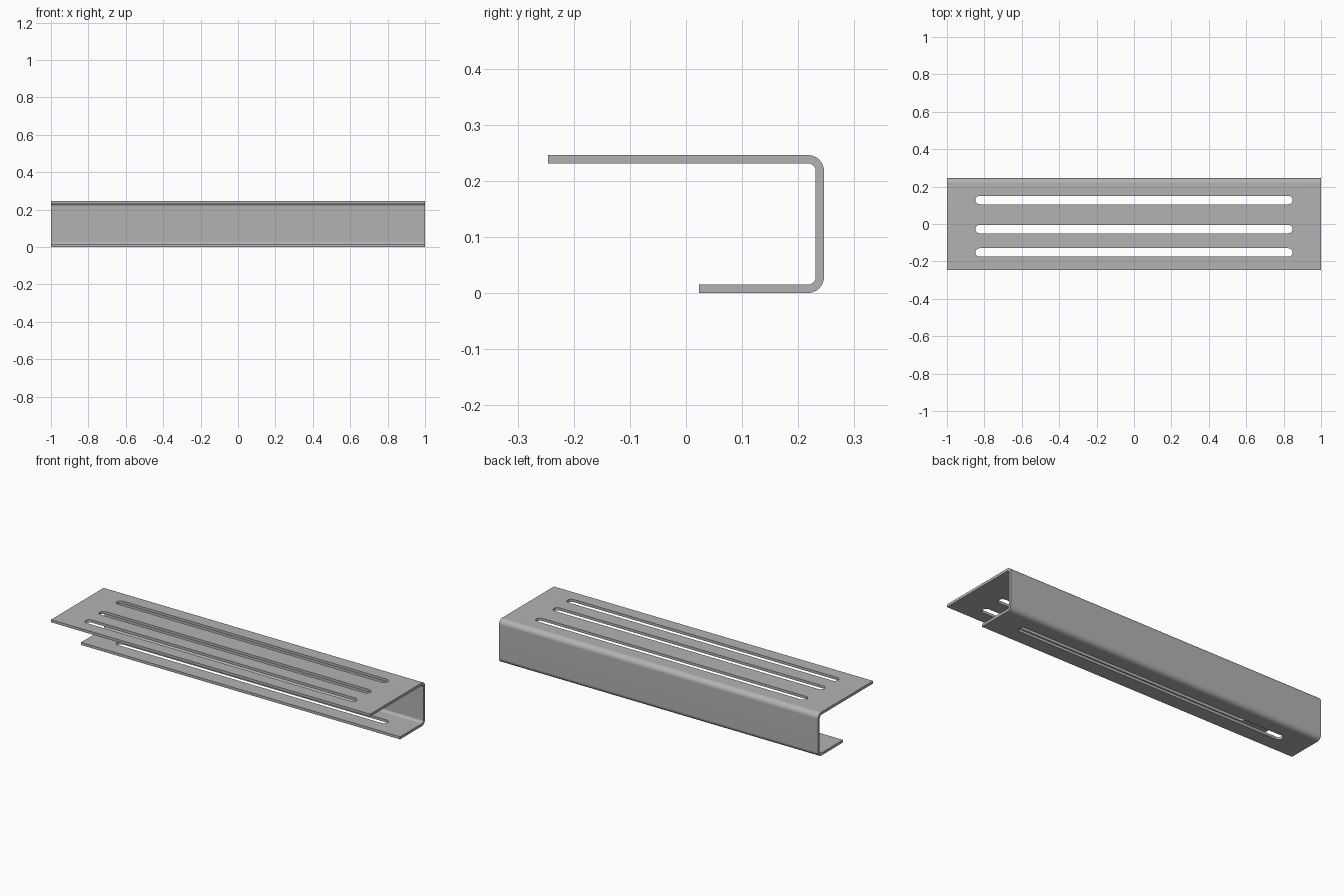
import bpy, bmesh, math

if "Cube" in bpy.data.objects:
    bpy.data.objects.remove(bpy.data.objects["Cube"])

L, HALF_W, H, T, R = 2.0, 0.246, 0.246, 0.0148, 0.029
LIP_Y = 0.023                       # free edge of the short lower flange
SLOT_W, SLOT_HALF = 0.045, 0.848    # slot width and half length

steel = bpy.data.materials.new("grey steel")
steel.diffuse_color = (0.45, 0.45, 0.45, 1)
steel.use_nodes = True
steel.node_tree.nodes["Principled BSDF"].inputs["Base Color"].default_value = steel.diffuse_color


def arc(cy, cz, r, a0, a1, n=10):
    angles = [math.radians(a0 + (a1 - a0) * i / n) for i in range(n + 1)]
    return [(cy + r * math.cos(a), cz + r * math.sin(a)) for a in angles]


def prism(name, points, depth):
    """Extrude a closed loop of 3D points along the depth vector."""
    bm = bmesh.new()
    face = bm.faces.new([bm.verts.new(p) for p in points])
    ext = bmesh.ops.extrude_face_region(bm, geom=[face], use_keep_orig=True)
    verts = [g for g in ext["geom"] if isinstance(g, bmesh.types.BMVert)]
    bmesh.ops.translate(bm, verts=verts, vec=depth)
    bmesh.ops.recalc_face_normals(bm, faces=bm.faces)
    mesh = bpy.data.meshes.new(name)
    bm.to_mesh(mesh)
    bm.free()
    mesh.materials.append(steel)
    obj = bpy.data.objects.new(name, mesh)
    bpy.context.collection.objects.link(obj)
    return obj


# Bent sheet: long top flange, back web, short bottom flange
cy, top, low = HALF_W - R, H - R, R
profile = ([(LIP_Y, 0)] + arc(cy, low, R, -90, 0) + arc(cy, top, R, 0, 90)
           + [(-HALF_W, H), (-HALF_W, H - T)]
           + arc(cy, top, R - T, 90, 0) + arc(cy, low, R - T, 0, -90)
           + [(LIP_Y, T)])
channel = prism("slotted_channel", [(-L / 2, y, z) for y, z in profile], (L, 0, 0))

# Rounded slots: the rear one passes through both flanges
for i, (y, z0) in enumerate([(0.128, -0.1), (-0.027, 0.12), (-0.152, 0.12)]):
    r = SLOT_W / 2
    outline = (arc(SLOT_HALF - r, y, r, -90, 90, 12)
               + arc(-SLOT_HALF + r, y, r, 90, 270, 12))
    cutter = prism(f"slot_cutter_{i}", [(a, b, z0) for a, b in outline], (0, 0, 0.4 - z0))
    mod = channel.modifiers.new("slot", 'BOOLEAN')
    mod.operation, mod.solver, mod.object = 'DIFFERENCE', 'EXACT', cutter
    bpy.ops.object.select_all(action='DESELECT')
    channel.select_set(True)
    bpy.context.view_layer.objects.active = channel
    bpy.ops.object.modifier_apply(modifier=mod.name)
    bpy.data.objects.remove(cutter, do_unlink=True)

# Smooth bends, crisp edges
bpy.ops.object.shade_smooth_by_angle(angle=math.radians(30))
channel.modifiers.new("weighted_normals", 'WEIGHTED_NORMAL').keep_sharp = True
